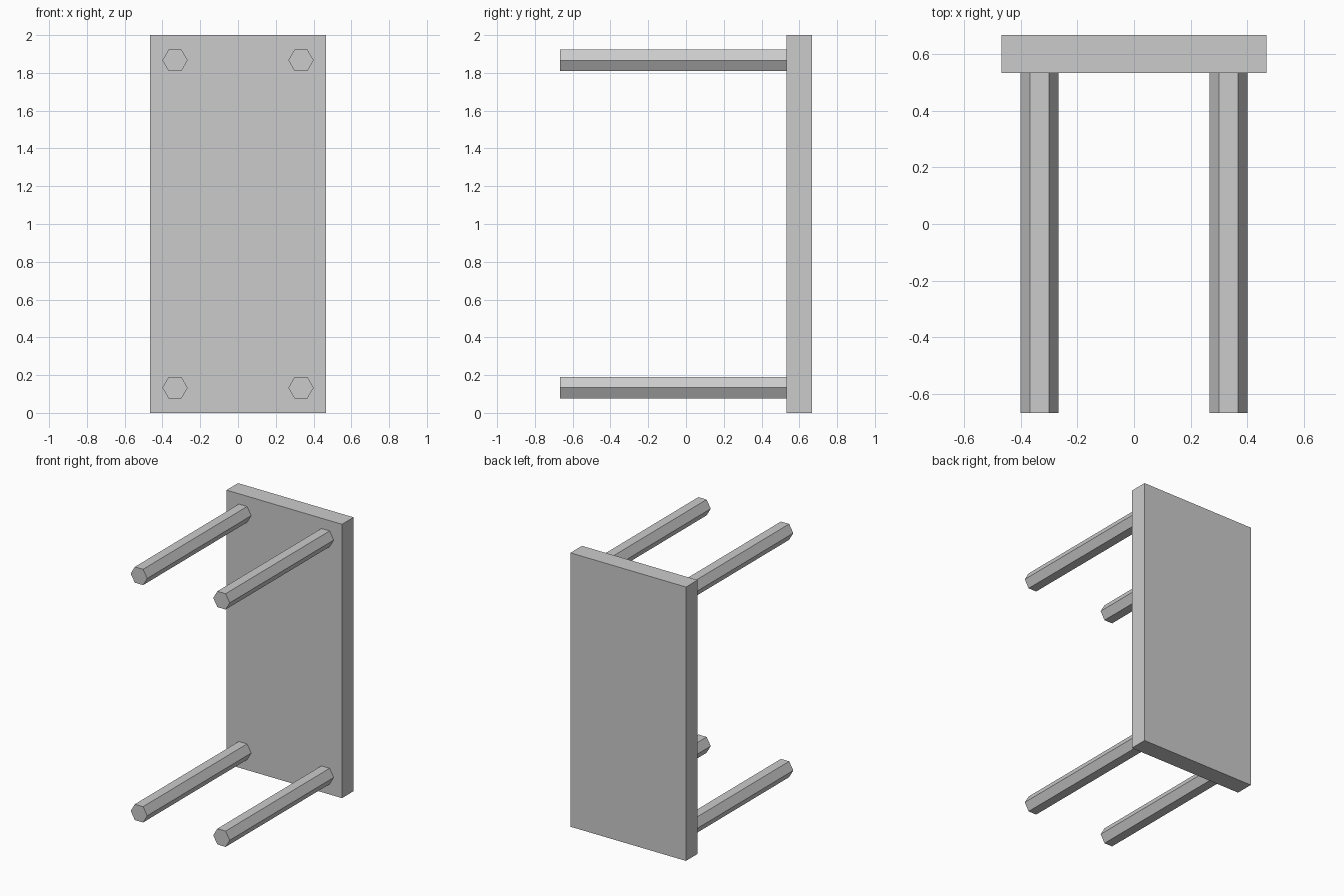
import bpy, bmesh
from math import cos, sin, pi
from mathutils import Vector

cube = bpy.data.objects.get("Cube")
if cube:
    bpy.data.objects.remove(cube, do_unlink=True)

COLOUR = (0.6, 0.6, 0.6, 1)
grey = bpy.data.materials.new("plain grey")
grey.use_nodes = True
grey.diffuse_color = COLOUR
grey.node_tree.nodes["Principled BSDF"].inputs["Base Color"].default_value = COLOUR


def extrude_profile(name, outline, y_front, y_back):
    """Flat-faced prism: an (x, z) outline pushed along y."""
    bm = bmesh.new()
    face = bm.faces.new([bm.verts.new((x, y_front, z)) for x, z in outline])
    solid = bmesh.ops.extrude_face_region(bm, geom=[face], use_keep_orig=True)
    moved = [v for v in solid["geom"] if isinstance(v, bmesh.types.BMVert)]
    bmesh.ops.translate(bm, vec=Vector((0, y_back - y_front, 0)), verts=moved)
    bmesh.ops.recalc_face_normals(bm, faces=bm.faces)
    mesh = bpy.data.meshes.new(name)
    bm.to_mesh(mesh)
    bm.free()
    mesh.materials.append(grey)
    obj = bpy.data.objects.new(name, mesh)
    bpy.context.collection.objects.link(obj)
    return obj


# Table top, standing upright at the back
HALF_WIDTH, HEIGHT = 0.4667, 2.0
JOINT_Y, END_Y = 0.5333, 0.6667
extrude_profile("table_top",
                [(-HALF_WIDTH, 0), (HALF_WIDTH, 0), (HALF_WIDTH, HEIGHT), (-HALF_WIDTH, HEIGHT)],
                JOINT_Y, END_Y)

# Four six-sided legs pointing forward, near the corners
LEG_RADIUS, INSET = 0.0667, 0.1333
for side, x in (("right", INSET - HALF_WIDTH), ("left", HALF_WIDTH - INSET)):
    for level, z in (("lower", INSET), ("upper", HEIGHT - INSET)):
        hexagon = [(x + LEG_RADIUS * cos(i * pi / 3), z + LEG_RADIUS * sin(i * pi / 3))
                   for i in range(6)]
        extrude_profile(f"{level}_{side}_leg", hexagon, -END_Y, JOINT_Y)
